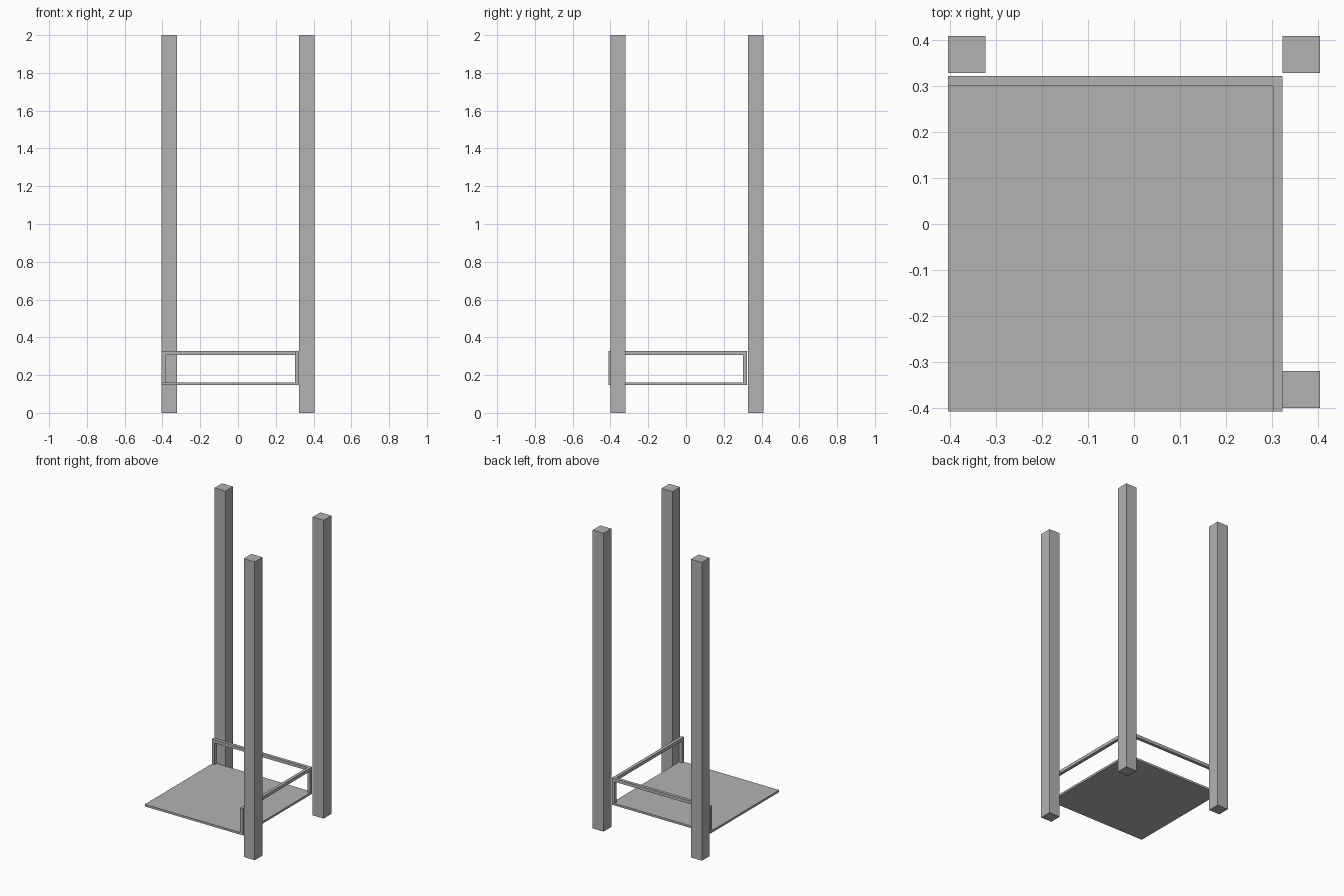
import bpy

cube = bpy.data.objects.get("Cube")
if cube:
    bpy.data.objects.remove(cube, do_unlink=True)

# One plain grey for everything
grey = bpy.data.materials.new("plain_grey")
grey.use_nodes = True
GREY = (0.448, 0.448, 0.448, 1)
grey.diffuse_color = GREY
grey.node_tree.nodes["Principled BSDF"].inputs["Base Color"].default_value = GREY


def box(name, x, y, z):
    """Box spanning the given (low, high) range on each axis."""
    spans = (x, y, z)
    bpy.ops.mesh.primitive_cube_add(size=1, location=[(a + b) / 2 for a, b in spans])
    ob = bpy.context.object
    ob.name = name
    ob.scale = [b - a for a, b in spans]
    bpy.ops.object.transform_apply(location=False, rotation=False, scale=True)
    ob.data.materials.append(grey)
    return ob


# Tall corner posts; the front right corner stays open
LEFT, RIGHT = (0.324, 0.405), (-0.405, -0.324)
BACK, FRONT = (0.329, 0.41), (-0.401, -0.32)
for name, x, y in (("back_right_post", RIGHT, BACK),
                   ("back_left_post", LEFT, BACK),
                   ("front_left_post", LEFT, FRONT)):
    box(name, x, y, (0, 2))

# Thin platform between the posts
X0, X1, Y0, Y1 = -0.405, 0.324, -0.409, 0.322
BOTTOM, FLOOR, TOP = 0.147, 0.161, 0.327
BAR = 0.021
box("platform", (X0, X1), (Y0, Y1), (BOTTOM, FLOOR))

# Guard rails along the back and left edges
rail_z = (TOP - BAR, TOP)
box("back_rail", (X0, X1), (Y1 - BAR, Y1), rail_z)
box("left_rail", (X1 - BAR, X1), (Y0, Y1 - BAR), rail_z)

# Short uprights carrying the rails
for name, x, y in (("back_right_upright", X0, Y1 - BAR),
                   ("corner_upright", X1 - BAR, Y1 - BAR),
                   ("front_left_upright", X1 - BAR, Y0)):
    box(name, (x, x + BAR), (y, y + BAR), (FLOOR, TOP - BAR))
